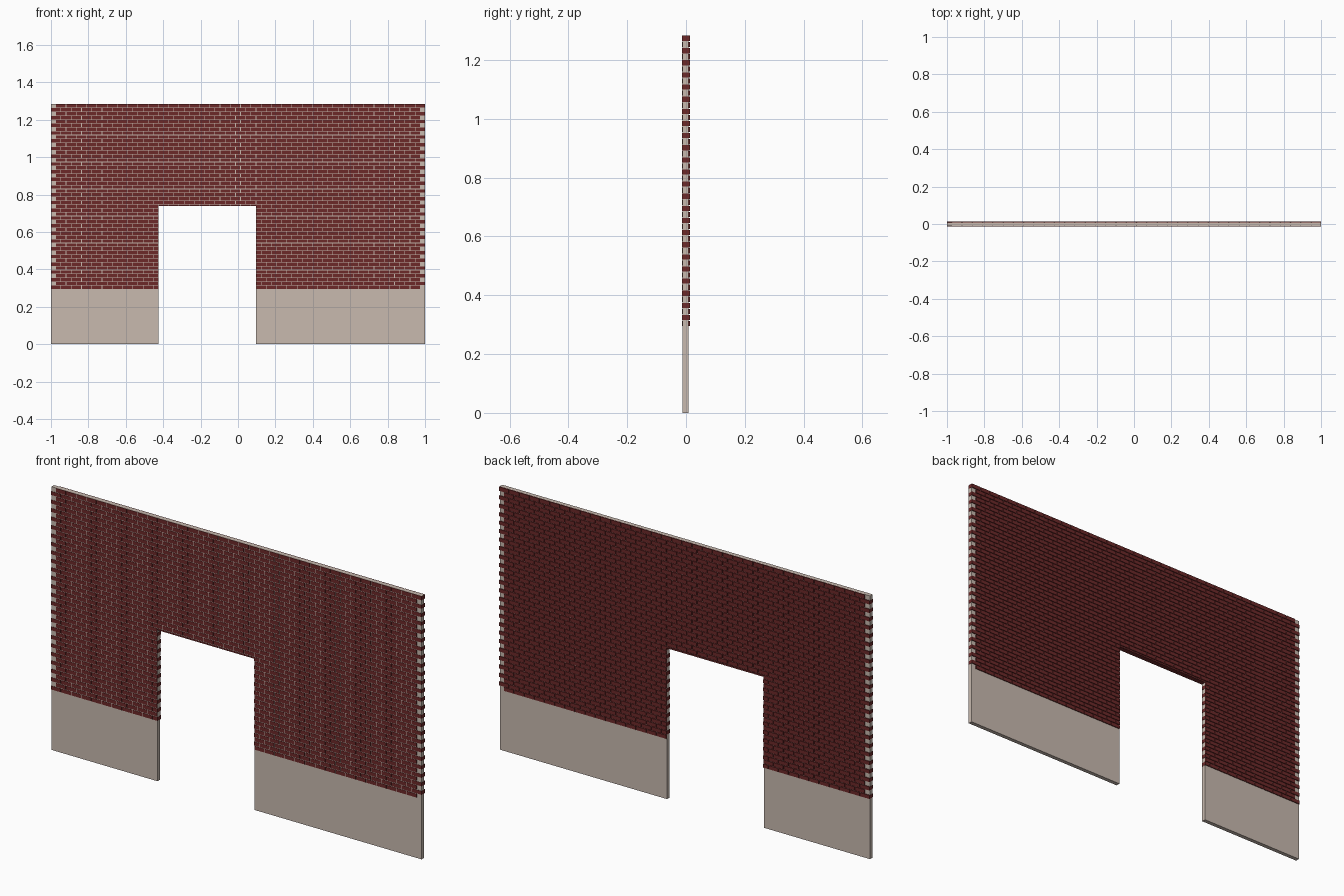
import bpy, bmesh

if "Cube" in bpy.data.objects:
    bpy.data.objects.remove(bpy.data.objects["Cube"])

BOTTOM, TOP = 0.295, 1.285          # brick field height
DOOR_L, DOOR_R, DOOR_T = -0.425, 0.095, 0.738
ROWS, COLS = 48, 36
PITCH_Z = (TOP - BOTTOM) / ROWS
GAP_Z, GAP_X = 0.003, 0.003
OFFSET = 0.027                      # half-bond shift
PITCH_X = (2.0 - OFFSET + GAP_X) / COLS


def material(name, color):
    m = bpy.data.materials.new(name)
    m.diffuse_color = color
    m.use_nodes = True
    m.node_tree.nodes["Principled BSDF"].inputs["Base Color"].default_value = m.diffuse_color
    return m


def finish(bm, name, mat):
    me = bpy.data.meshes.new(name)
    bm.normal_update()
    bm.to_mesh(me)
    bm.free()
    me.materials.append(mat)
    ob = bpy.data.objects.new(name, me)
    bpy.context.collection.objects.link(ob)
    return ob


def add_box(bm, x0, x1, y0, y1, z0, z1):
    if x1 - x0 < 0.002 or z1 - z0 < 0.002:
        return
    verts = bmesh.ops.create_cube(bm, size=1)["verts"]
    for v in verts:
        v.co.x = x1 if v.co.x > 0 else x0
        v.co.y = y1 if v.co.y > 0 else y0
        v.co.z = z1 if v.co.z > 0 else z0


mortar = material("plaster", (0.58, 0.49, 0.43, 1))
red = material("brick_red", (0.15, 0.022, 0.022, 1))

# Plaster wall with doorway: one extruded profile
bm = bmesh.new()
E = 0.999
L, R, T = DOOR_L - 0.001, DOOR_R + 0.001, DOOR_T + 0.002
profile = [(-E, 0), (L, 0), (L, T), (R, T), (R, 0), (E, 0), (E, TOP - 0.001), (-E, TOP - 0.001)]
face = bm.faces.new([bm.verts.new((x, -0.0115, z)) for x, z in profile])
ext = bmesh.ops.extrude_face_region(bm, geom=[face])["geom"]
bmesh.ops.translate(bm, vec=(0, 0.02, 0), verts=[g for g in ext if isinstance(g, bmesh.types.BMVert)])
bmesh.ops.recalc_face_normals(bm, faces=bm.faces)
finish(bm, "wall_core", mortar)

# Running-bond bricks through the wall, trimmed at the doorway
bm = bmesh.new()
for row in range(ROWS):
    z0 = BOTTOM + row * PITCH_Z
    z1 = z0 + PITCH_Z - GAP_Z
    if row == ROWS - 1:
        z1 = TOP - 0.0015
    for col in range(COLS):
        x0 = -1 + (row % 2) * OFFSET + col * PITCH_X
        x1 = x0 + PITCH_X - GAP_X
        if z0 >= DOOR_T or x1 <= DOOR_L or x0 >= DOOR_R:
            add_box(bm, x0, x1, -0.013, 0.013, z0, z1)
            continue
        add_box(bm, x0, min(x1, DOOR_L), -0.013, 0.013, z0, z1)
        add_box(bm, max(x0, DOOR_R), x1, -0.013, 0.013, z0, z1)
        add_box(bm, max(x0, DOOR_L), min(x1, DOOR_R), -0.013, 0.013, max(z0, DOOR_T), z1)
finish(bm, "bricks", red)
